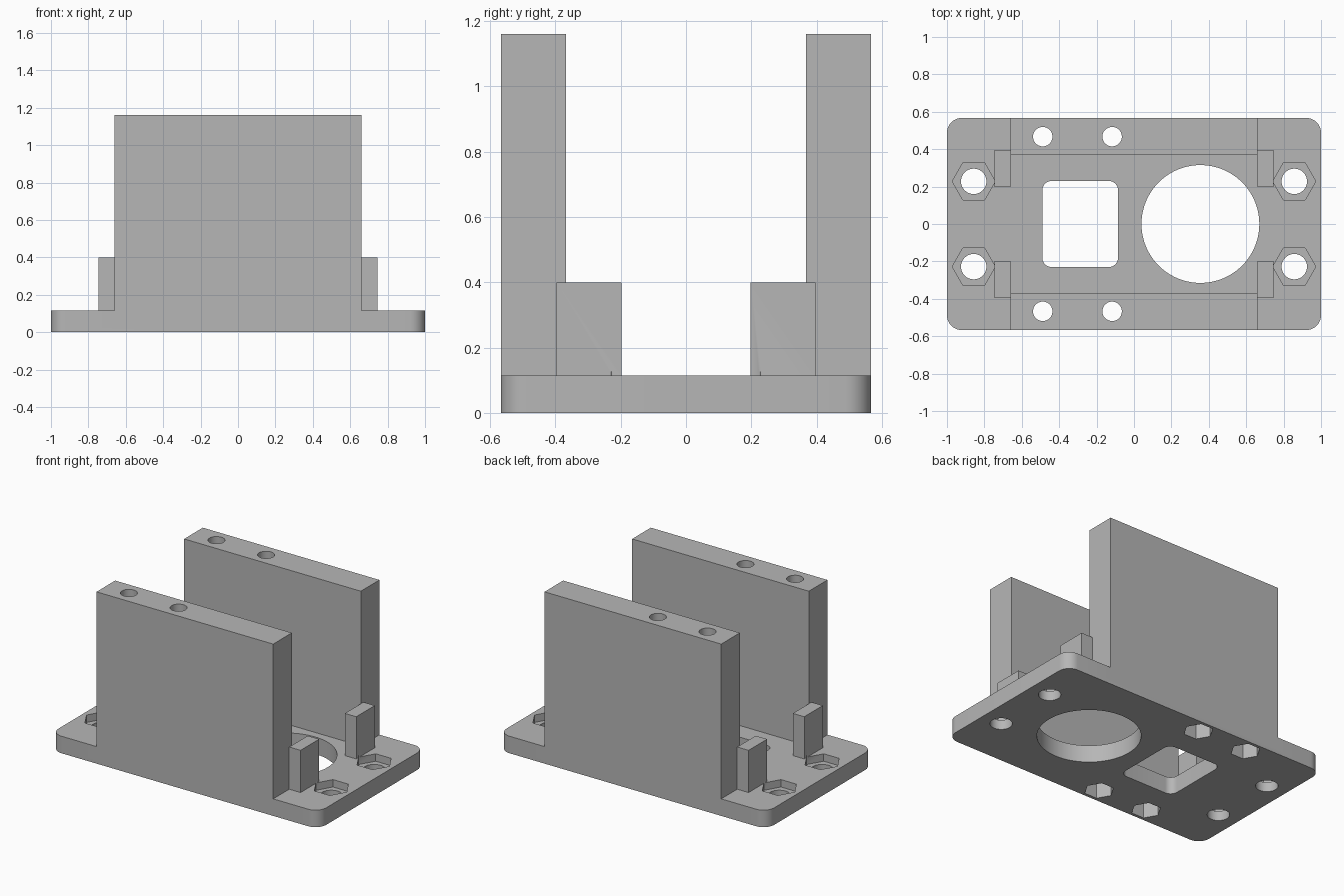
import bpy, bmesh, math

cube = bpy.data.objects.get("Cube")
if cube:
    bpy.data.objects.remove(cube, do_unlink=True)

grey = bpy.data.materials.new("plain grey")
grey.use_nodes = True
grey.diffuse_color = (0.47, 0.47, 0.47, 1)
grey.node_tree.nodes["Principled BSDF"].inputs["Base Color"].default_value = (0.47, 0.47, 0.47, 1)


def prism(name, outline, z0, z1):
    """Extrude a flat outline from z0 to z1."""
    bm = bmesh.new()
    face = bm.faces.new([bm.verts.new((x, y, z0)) for x, y in outline])
    out = bmesh.ops.extrude_face_region(bm, geom=[face])
    for v in out["geom"]:
        if isinstance(v, bmesh.types.BMVert):
            v.co.z = z1
    bmesh.ops.recalc_face_normals(bm, faces=bm.faces)
    mesh = bpy.data.meshes.new(name)
    bm.to_mesh(mesh)
    bm.free()
    mesh.materials.append(grey)
    ob = bpy.data.objects.new(name, mesh)
    bpy.context.collection.objects.link(ob)
    return ob


def rect(x0, x1, y0, y1):
    return [(x0, y0), (x1, y0), (x1, y1), (x0, y1)]


def ring(x, y, r, n):
    return [(x + r * math.cos(math.tau * i / n), y + r * math.sin(math.tau * i / n)) for i in range(n)]


def rounded(x0, x1, y0, y1, r, n=10):
    corners = [(x1 - r, y1 - r), (x0 + r, y1 - r), (x0 + r, y0 + r), (x1 - r, y0 + r)]
    return [(cx + r * math.cos((k + i / n) * math.pi / 2), cy + r * math.sin((k + i / n) * math.pi / 2))
            for k, (cx, cy) in enumerate(corners) for i in range(n + 1)]


def combine(body, tools, operation):
    """Apply each tool to the body, then discard it."""
    for tool in tools:
        mod = body.modifiers.new("cut", "BOOLEAN")
        mod.operation, mod.solver, mod.object = operation, "EXACT", tool
        graph = bpy.context.evaluated_depsgraph_get()
        mesh = bpy.data.meshes.new_from_object(body.evaluated_get(graph))
        body.modifiers.clear()
        body.data = mesh
        bpy.data.objects.remove(tool, do_unlink=True)


W, D, T, H = 1.0, 0.567, 0.115, 1.16
WALL_X, WALL_Y = 0.66, 0.368

# Base plate
bracket = prism("mounting_bracket", rounded(-W, W, -D, D, 0.08), 0, T)

# Tall side walls and the four corner stops
solids = []
for s in (-1, 1):
    solids.append(prism("wall", rect(-WALL_X, WALL_X, *sorted((s * WALL_Y, s * D))), 0.03, H))
for sx in (-1, 1):
    for sy in (-1, 1):
        xs = sorted((sx * WALL_X, sx * 0.745))
        ys = sorted((sy * 0.198, sy * 0.396))
        solids.append(prism("stop", rect(*xs, *ys), 0.03, 0.4))
combine(bracket, solids, "UNION")

# Large openings in the plate
cutters = [prism("round_opening", ring(0.355, 0, 0.315, 96), -0.1, T + 0.1),
           prism("square_opening", rounded(-0.49, -0.085, -0.23, 0.23, 0.05), -0.1, T + 0.1)]

for sy in (-1, 1):
    # Plate screw holes with nut pockets on top
    for x in (-0.857, 0.857):
        cutters.append(prism("screw_hole", ring(x, sy * 0.228, 0.068, 40), -0.1, T + 0.005))
        cutters.append(prism("nut_pocket", ring(x, sy * 0.228, 0.115, 6), T - 0.05, T + 0.012))
    # Long wall bores with nut pockets underneath
    for x in (-0.488, -0.117):
        cutters.append(prism("wall_bore", ring(x, sy * 0.467, 0.052, 40), -0.1, H + 0.1))
        cutters.append(prism("lower_nut_pocket", ring(x, sy * 0.467, 0.092, 6), -0.1, 0.12))
combine(bracket, cutters, "DIFFERENCE")

bpy.ops.object.select_all(action="DESELECT")
bracket.select_set(True)
bpy.context.view_layer.objects.active = bracket
bpy.ops.object.shade_smooth_by_angle(angle=math.radians(30))
